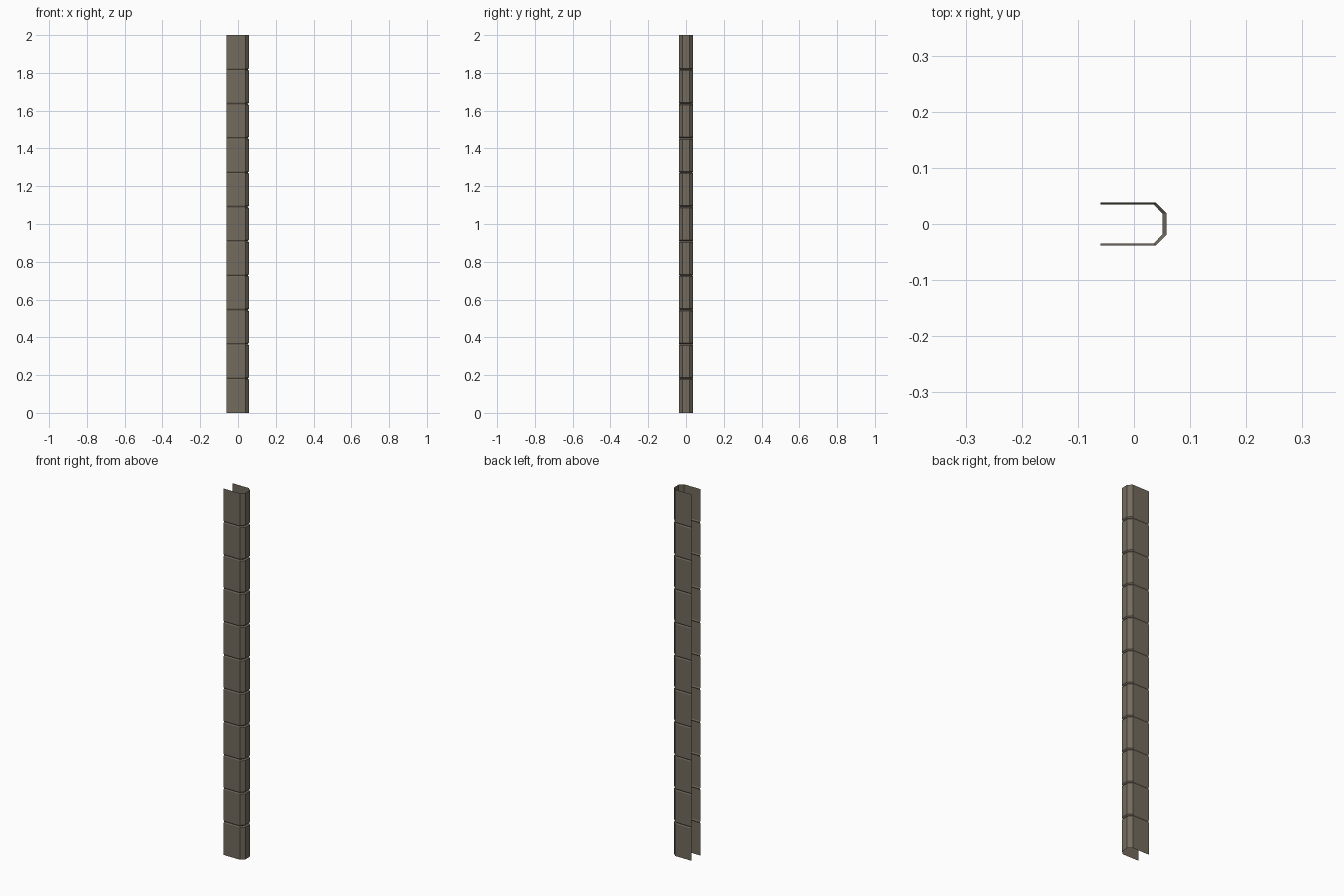
import bpy, bmesh

if "Cube" in bpy.data.objects:
    bpy.data.objects.remove(bpy.data.objects["Cube"])

# Material
mat = bpy.data.materials.new("weathered_taupe")
mat.diffuse_color = (0.17, 0.145, 0.11, 1)
mat.use_nodes = True
mat.node_tree.nodes["Principled BSDF"].inputs["Base Color"].default_value = mat.diffuse_color

# U-shaped cross-sections: full size, and drawn in at the seams
FULL = [(-0.06, -0.038), (0.039, -0.038), (0.058, -0.019),
        (0.058, 0.019), (0.039, 0.038), (-0.06, 0.038)]
SEAM = [(-0.06, -0.035), (0.035, -0.035), (0.051, -0.018),
        (0.051, 0.018), (0.035, 0.035), (-0.06, 0.035)]
COUNT = 11
STEP = 2.0 / COUNT
GROOVE = 0.006

# Rings up the post: a V groove at every joint between segments
rings = [(0.0, FULL)]
for i in range(1, COUNT):
    z = i * STEP
    rings += [(z - GROOVE, FULL), (z, SEAM), (z + GROOVE, FULL)]
rings.append((2.0, FULL))

# Open channel shell
bm = bmesh.new()
rows = [[bm.verts.new((x, y, z)) for x, y in prof] for z, prof in rings]
for a, b in zip(rows, rows[1:]):
    for j in range(len(a) - 1):
        bm.faces.new((a[j], a[j + 1], b[j + 1], b[j]))
mesh = bpy.data.meshes.new("segmented_channel")
bm.to_mesh(mesh)
bm.free()
mesh.materials.append(mat)
obj = bpy.data.objects.new("segmented_channel", mesh)
bpy.context.collection.objects.link(obj)
